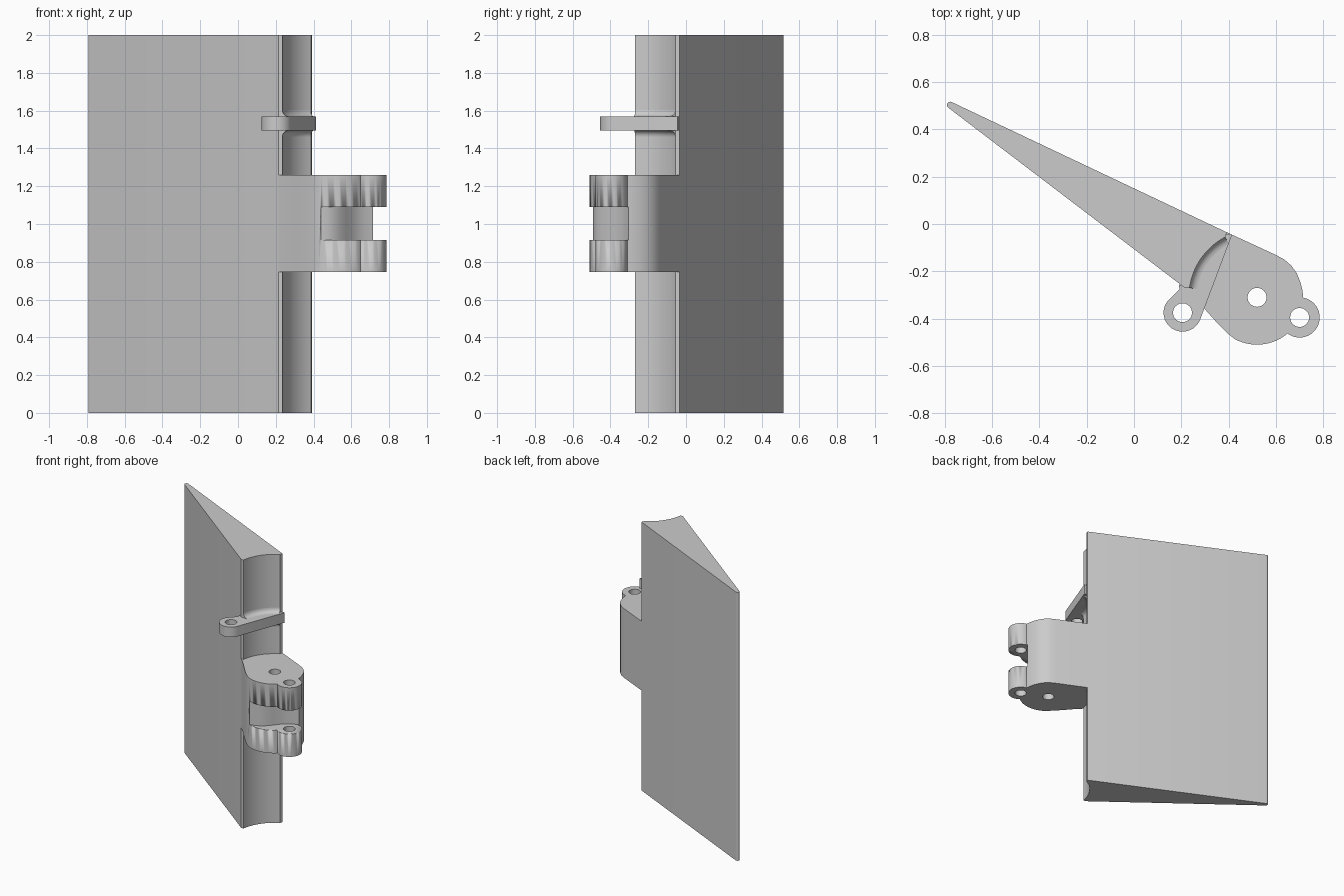
import bpy, bmesh, math
from mathutils import Vector

cube = bpy.data.objects.get("Cube")
if cube:
    bpy.data.objects.remove(cube, do_unlink=True)

grey = bpy.data.materials.new("plain grey")
grey.use_nodes = True
tone = (0.6, 0.6, 0.6, 1)
grey.diffuse_color = tone
grey.node_tree.nodes["Principled BSDF"].inputs["Base Color"].default_value = tone

PIVOT, LUG, RING = (0.52, -0.31), (0.70, -0.395), (0.205, -0.375)
NOSE_R, HOLE_R = 0.288, 0.04
NOSE_LOW, NOSE_HIGH = (0.235, -0.27), (0.385, -0.055)
BACK_EDGE, FRONT_EDGE = (0.392, -0.035), (0.215, -0.27)


def arc(c, r, a0, a1, n=20):
    """Points on an arc, angles in degrees."""
    angles = [math.radians(a0 + (a1 - a0) * i / n) for i in range(n + 1)]
    return [(c[0] + r * math.cos(a), c[1] + r * math.sin(a)) for a in angles]


def angle_at(c, p):
    return math.degrees(math.atan2(p[1] - c[1], p[0] - c[0])) % 360


def finish(obj):
    bpy.ops.object.select_all(action='DESELECT')
    obj.select_set(True)
    bpy.context.view_layer.objects.active = obj
    bpy.ops.object.shade_smooth_by_angle(angle=math.radians(30))


def loft(name, sections):
    """Solid through stacked outlines given as (points, z)."""
    bm = bmesh.new()
    rings = [[bm.verts.new((x, y, z)) for x, y in pts] for pts, z in sections]
    n = len(rings[0])
    for a, b in zip(rings, rings[1:]):
        for i in range(n):
            j = (i + 1) % n
            bm.faces.new((a[i], a[j], b[j], b[i]))
    bm.faces.new(rings[0][::-1])
    bm.faces.new(rings[-1])
    bmesh.ops.recalc_face_normals(bm, faces=bm.faces[:])
    mesh = bpy.data.meshes.new(name)
    bm.to_mesh(mesh)
    bm.free()
    mesh.materials.append(grey)
    obj = bpy.data.objects.new(name, mesh)
    bpy.context.collection.objects.link(obj)
    return obj


def prism(name, pts, z0, z1):
    return loft(name, [(pts, z0), (pts, z1)])


def cut(obj, cutter):
    cutter.hide_render = True
    cutter.hide_set(True)
    mod = obj.modifiers.new(cutter.name, 'BOOLEAN')
    mod.operation = 'DIFFERENCE'
    mod.solver = 'EXACT'
    mod.object = cutter


def drill(obj, name, centre, z0, z1):
    cut(obj, prism(name, arc(centre, HOLE_R, 0, 348.75, 31), z0, z1))


nose_a0, nose_a1 = angle_at(PIVOT, NOSE_LOW), angle_at(PIVOT, NOSE_HIGH)


def nose(r=NOSE_R):
    return arc(PIVOT, r, nose_a0, nose_a1)


# Wedge-shaped flap with a hollow leading edge and a rounded trailing edge
tip = arc((-0.777, 0.503), 0.014, 65, 233, 8)
flap = prism("flap", [FRONT_EDGE] + nose() + [BACK_EDGE] + tip, 0, 2)
finish(flap)

# Hinge bracket: bulb and lug outline, closed along the hollow of the flap
shoulder = [(0.60, -0.131), (0.635, -0.15), (0.665, -0.176), (0.688, -0.208),
            (0.703, -0.245), (0.712, -0.28), (0.715, -0.311)]
lug = arc(LUG, 0.085, 78, -128, 24)
bulb = arc(PIVOT, 0.2, -52, -118, 14)
belly = [(0.395, -0.462), (0.355, -0.422), (0.31, -0.372), (0.265, -0.319)]
outline = ([BACK_EDGE] + shoulder + lug + bulb + belly
           + [FRONT_EDGE] + nose())
bracket = prism("hinge_bracket", outline, 0.745, 1.26)
drill(bracket, "pivot_hole_cutter", PIVOT, 0.7, 1.3)
drill(bracket, "lug_hole_cutter", LUG, 0.7, 1.3)

# Slot between the two lugs
slot_wall = [(0.44, -0.492), (0.475, -0.487), (0.51, -0.472), (0.545, -0.445),
             (0.575, -0.41), (0.605, -0.372), (0.635, -0.345), (0.67, -0.322),
             (0.718, -0.302)]
slot = prism("slot_cutter", slot_wall + [(0.9, -0.3), (0.9, -0.6), (0.44, -0.6)],
             0.915, 1.09)
finish(slot)
cut(bracket, slot)
finish(bracket)

# Control arm: ring end and a straight web running back into the flap
arm_outline = (arc(RING, 0.08, 145, 340, 28)
               + [(0.412, -0.052), (0.414, -0.044), (0.405, -0.041)]
               + nose(NOSE_R + 0.01)[::-1] + [(0.19, -0.255), (0.192, -0.275)])
arm = prism("control_arm", arm_outline, 1.495, 1.57)
drill(arm, "arm_hole_cutter", RING, 1.4, 1.65)
finish(arm)

# Fillets blending the arm into the hollow, above and below
F, STEPS = 0.033, 6
for name, z, side in (("upper_fillet", 1.57, 1), ("lower_fillet", 1.495, -1)):
    sections = []
    for k in range(STEPS + 1):
        t = math.radians(90 * k / STEPS)
        r = NOSE_R - F * (1 - math.sin(t))
        sections.append((nose(r) + nose(NOSE_R + 0.012)[::-1],
                         z + side * F * (1 - math.cos(t))))
    finish(loft(name, sections))
